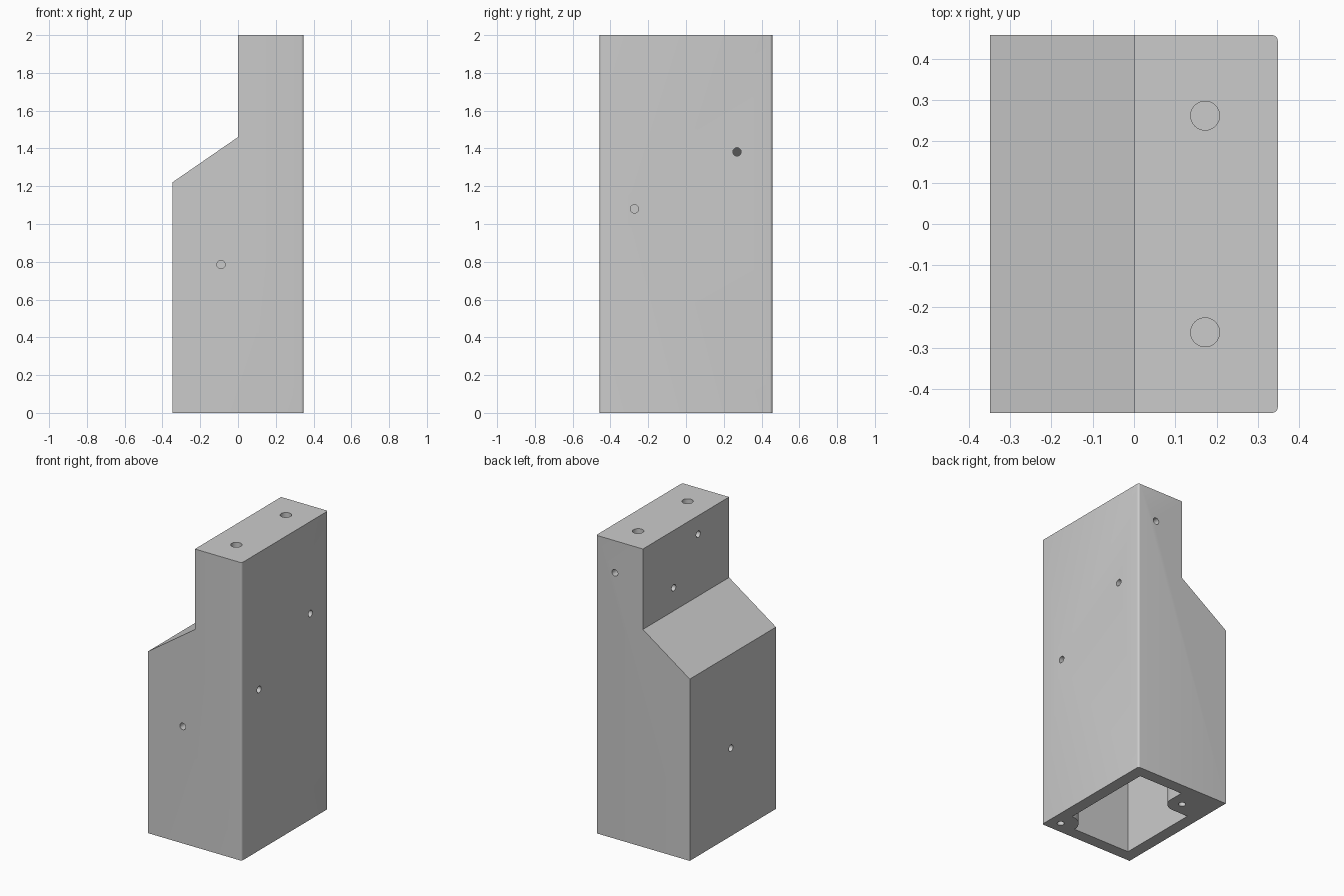
import bpy, bmesh
from mathutils import Matrix, Vector

if "Cube" in bpy.data.objects:
    bpy.data.objects.remove(bpy.data.objects["Cube"], do_unlink=True)

HX, HY, WALL = 0.348, 0.457, 0.08
HOLE = 0.022

grey = bpy.data.materials.new("plain_grey")
grey.use_nodes = True
colour = (0.6, 0.6, 0.6, 1)
grey.diffuse_color = colour
grey.node_tree.nodes["Principled BSDF"].inputs["Base Color"].default_value = colour


def make_object(name, bm):
    bmesh.ops.recalc_face_normals(bm, faces=bm.faces)
    mesh = bpy.data.meshes.new(name)
    bm.to_mesh(mesh)
    bm.free()
    mesh.materials.append(grey)
    obj = bpy.data.objects.new(name, mesh)
    bpy.context.collection.objects.link(obj)
    return obj


def prism(name, profile, half_depth, edge_round=0):
    """Extrude an x-z profile along y, optionally rounding the tall +x edges."""
    bm = bmesh.new()
    face = bm.faces.new([bm.verts.new((x, -half_depth, z)) for x, z in profile])
    out = bmesh.ops.extrude_face_region(bm, geom=[face])
    moved = [g for g in out["geom"] if isinstance(g, bmesh.types.BMVert)]
    bmesh.ops.translate(bm, verts=moved, vec=(0, 2 * half_depth, 0))
    if edge_round:
        x_max = max(x for x, z in profile)
        tall = [e for e in bm.edges
                if all(abs(v.co.x - x_max) < 1e-4 for v in e.verts)
                and abs(e.verts[0].co.z - e.verts[1].co.z) > 1]
        bmesh.ops.bevel(bm, geom=tall, offset=edge_round, segments=5,
                        profile=0.5, affect="EDGES")
    return make_object(name, bm)


def rod(name, centre, axis, radius, length):
    turn = Vector((0, 0, 1)).rotation_difference(Vector(axis)).to_matrix().to_4x4()
    bm = bmesh.new()
    bmesh.ops.create_cone(bm, cap_ends=True, segments=32, radius1=radius,
                          radius2=radius, depth=length,
                          matrix=Matrix.Translation(centre) @ turn)
    return make_object(name, bm)


def block(name, low, high):
    low, high = Vector(low), Vector(high)
    bm = bmesh.new()
    bmesh.ops.create_cube(bm, size=1, matrix=Matrix.Translation((low + high) / 2)
                          @ Matrix.Diagonal((*(high - low), 1)))
    return make_object(name, bm)


def subtract(target, cutters):
    """Cut each cutter out of the target, bake the result, drop the cutters."""
    for cutter in cutters:
        cutter.hide_render = True
        mod = target.modifiers.new("cut", "BOOLEAN")
        mod.operation, mod.solver, mod.object = "DIFFERENCE", "EXACT", cutter
    graph = bpy.context.evaluated_depsgraph_get()
    mesh = bpy.data.meshes.new_from_object(target.evaluated_get(graph))
    target.modifiers.clear()
    target.data = mesh
    for cutter in cutters:
        bpy.data.objects.remove(cutter, do_unlink=True)


# Stepped outer housing
housing = prism("housing", [(-HX, 0), (HX, 0), (HX, 2), (0, 2),
                            (0, 1.46), (-HX, 1.22)], HY, 0.014)

# Hollow inside, open at the bottom
ix, iy = HX - WALL, HY - WALL
cavity = prism("cavity", [(-ix, -0.1), (ix, -0.1), (ix, 1.9), (WALL, 1.9),
                          (WALL, 1.418), (-ix, 1.178)], iy)

# Screw bosses left standing in two opposite corners
r, bx, by, top = 0.09, -0.15, 0.277, 0.3
subtract(cavity, [
    rod("boss", (bx, by, 0), (0, 0, 1), r, 2 * top),
    block("boss_side", (-HX, by - r, -top), (bx, HY, top)),
    block("boss_end", (-HX, by, -top), (bx + r, HY, top)),
    rod("corner_boss", (ix, -iy, 0), (0, 0, 1), 0.11, 2 * top)])

# Screw holes: centre on the outer face, axis, radius, depth
X, Y, Z = (1, 0, 0), (0, 1, 0), (0, 0, 1)
holes = [
    ((HX, -0.273, 1.08), X, HOLE, 0.1), ((HX, 0.27, 1.382), X, HOLE, 0.1),
    ((-HX, 0.02, 0.59), X, HOLE, 0.1),
    ((0, -0.13, 1.875), X, HOLE, 0.1), ((0, 0.13, 1.615), X, HOLE, 0.1),
    ((-0.09, -HY, 0.785), Y, HOLE, 0.1), ((0.208, HY, 1.785), Y, HOLE, 0.1),
    ((bx, by, 0), Z, HOLE, 0.2), ((ix, -iy, 0), Z, HOLE, 0.2),
    ((HX / 2 - 0.002, -0.262, 2), Z, 0.035, 0.07),
    ((HX / 2 - 0.002, 0.262, 2), Z, 0.035, 0.07)]
subtract(housing, [cavity] + [rod("hole", c, a, rad, 2 * d)
                              for c, a, rad, d in holes])

# Smooth the round surfaces and keep the corners sharp
bpy.ops.object.select_all(action="DESELECT")
housing.select_set(True)
bpy.context.view_layer.objects.active = housing
bpy.ops.object.shade_smooth_by_angle(angle=0.6)
